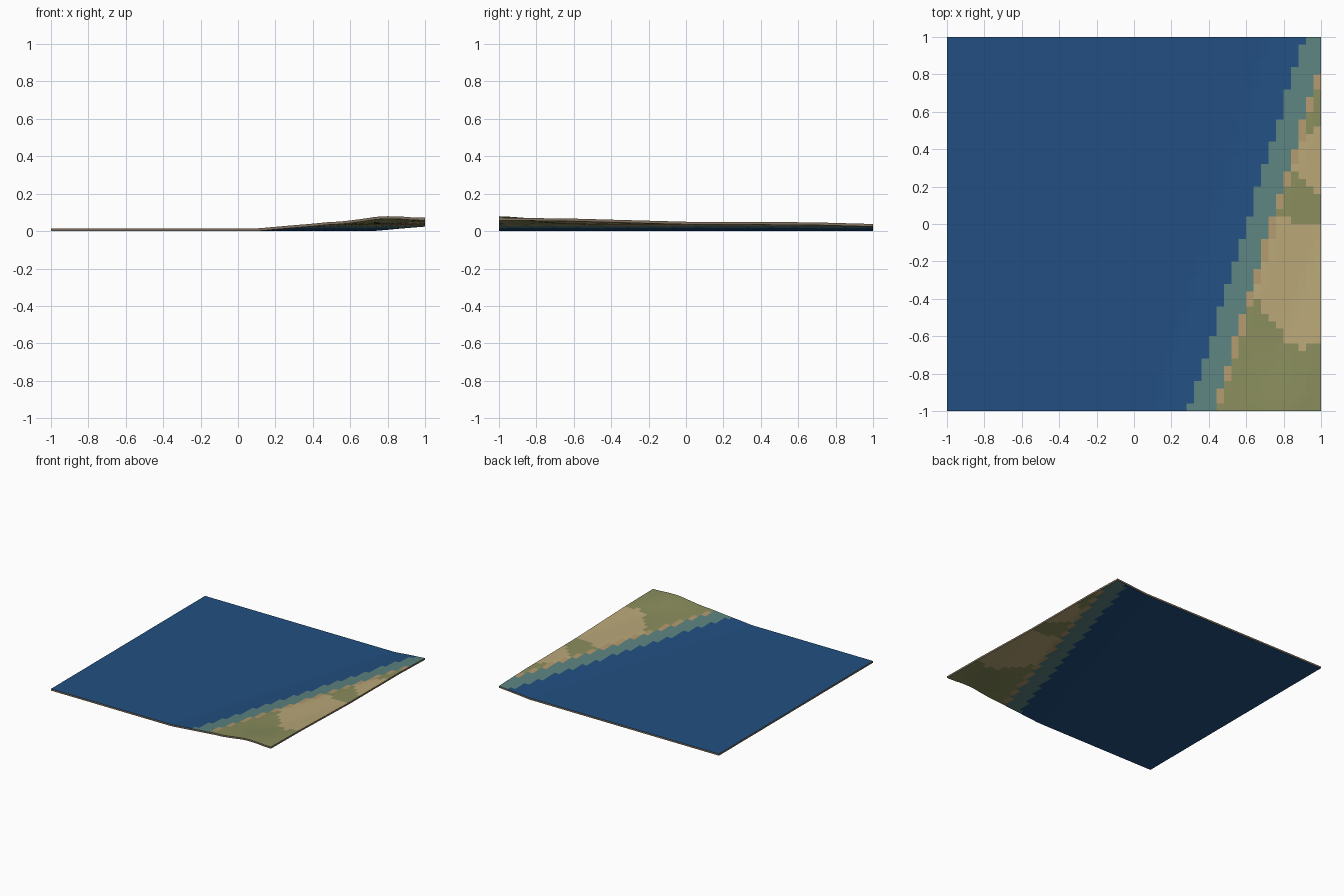
import bpy, bmesh, math

if "Cube" in bpy.data.objects:
    bpy.data.objects.remove(bpy.data.objects["Cube"])

N = 50            # cells per side
T = 0.014         # shell thickness


def material(name, rgb):
    m = bpy.data.materials.new(name)
    lin = [((c / 255 + 0.055) / 1.055) ** 2.4 for c in rgb]
    m.diffuse_color = (*lin, 1)
    m.use_nodes = True
    m.node_tree.nodes["Principled BSDF"].inputs["Base Color"].default_value = m.diffuse_color
    return m


WATER, SHALLOWS, BEACH, GRASS, SAND, RIM = range(6)
mats = [material("deep_water_blue", (34, 79, 129)),
        material("shallows_teal", (92, 131, 128)),
        material("beach_tan", (178, 153, 111)),
        material("grass_olive", (137, 141, 92)),
        material("dry_sand", (185, 167, 120)),
        material("rim_brown", (130, 113, 94))]

# Height across the coast: (distance from shoreline, z)
PROFILE = [(-9, .014), (-.18, .014), (0, .030), (.1, .038), (.2, .047),
           (.41, .050), (.6, .067), (.75, .071), (9, .071)]
# Outlines of the two sandy patches
PATCHES = [[(.74, .05), (.84, .05), (.84, 0), (1.1, 0), (1.1, -.63), (.96, -.63),
            (.92, -.68), (.87, -.68), (.85, -.63), (.79, -.63), (.80, -.58),
            (.72, -.52), (.68, -.40), (.62, -.40)],
           [(.84, .40), (.96, .50), (1.1, .52), (1.1, .16), (.99, .16),
            (.94, .20), (.88, .28), (.84, .32)]]


def shore(x, y):
    return x - 0.59 - 0.31 * y


def height(x, y):
    d = shore(x, y)
    for (a, za), (b, zb) in zip(PROFILE, PROFILE[1:]):
        if a <= d <= b:
            z = za + (zb - za) * (d - a) / (b - a)
            break
    # low hill at the front edge
    r2 = ((x - 0.75) / 0.15) ** 2 + ((y + 1) / 0.25) ** 2
    return z + (0.022 * math.exp(-r2) if d > 0 else 0)


def inside(x, y, poly):
    hit = False
    for (ax, ay), (bx, by) in zip(poly, poly[1:] + poly[:1]):
        if (ay > y) != (by > y) and x < ax + (bx - ax) * (y - ay) / (by - ay):
            hit = not hit
    return hit


def cover(x, y):
    d = shore(x, y)
    if d < 0.012:
        return WATER
    if d < 0.14:
        return SHALLOWS
    if d < 0.17:
        return BEACH
    return SAND if any(inside(x, y, p) for p in PATCHES) else GRASS


# Terrain shell: top and bottom sheets of cells
bm = bmesh.new()
pos = [-1 + 2 * i / N for i in range(N + 1)]
top = [[bm.verts.new((x, y, height(x, y))) for y in pos] for x in pos]
bot = [[bm.verts.new((x, y, height(x, y) - T)) for y in pos] for x in pos]
for i in range(N):
    for j in range(N):
        kind = cover(pos[i] + 1 / N, pos[j] + 1 / N)
        for g, flip in ((top, False), (bot, True)):
            vs = [g[i][j], g[i + 1][j], g[i + 1][j + 1], g[i][j + 1]]
            f = bm.faces.new(vs[::-1] if flip else vs)
            f.material_index = kind

# Rim closing the four sides
loop = ([(i, 0) for i in range(N)] + [(N, j) for j in range(N)] +
        [(i, N) for i in range(N, 0, -1)] + [(0, j) for j in range(N, 0, -1)])
for (a, b), (c, d) in zip(loop, loop[1:] + loop[:1]):
    f = bm.faces.new((bot[a][b], bot[c][d], top[c][d], top[a][b]))
    f.material_index = RIM

me = bpy.data.meshes.new("coast_terrain")
bm.to_mesh(me)
bm.free()
for m in mats:
    me.materials.append(m)
ob = bpy.data.objects.new("coast_terrain", me)
bpy.context.collection.objects.link(ob)
